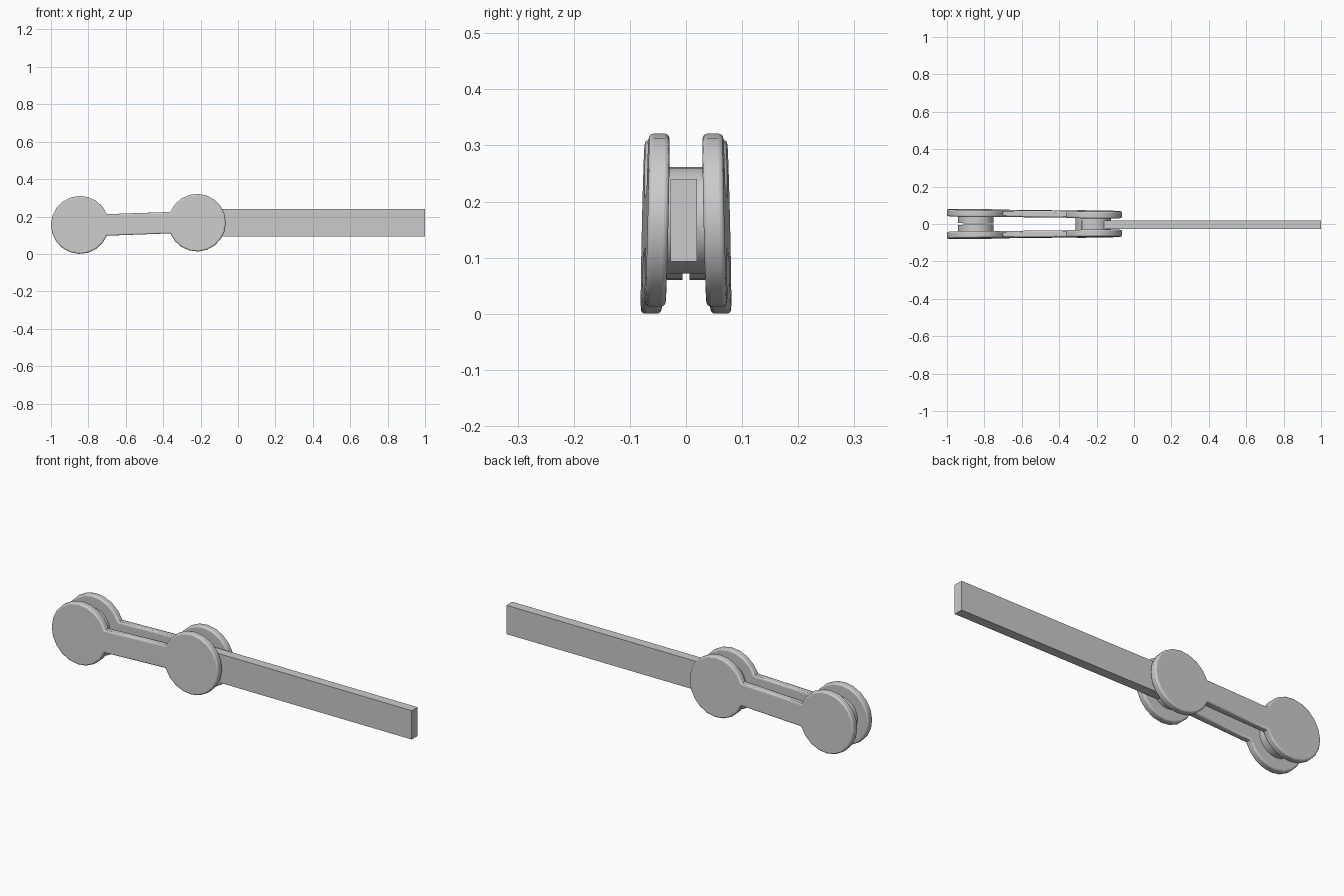
import bpy, bmesh, math

if "Cube" in bpy.data.objects:
    bpy.data.objects.remove(bpy.data.objects["Cube"])

LEFT, RIGHT, R = (-0.845, 0.155), (-0.219, 0.167), 0.155
NECK = math.radians(21.8)      # half angle where the neck joins each disc


def arc(c, r, a0, a1, n):
    return [(c[0] + r * math.cos(a0 + (a1 - a0) * i / n),
             c[1] + r * math.sin(a0 + (a1 - a0) * i / n)) for i in range(n + 1)]


def lean(x, z):
    # the side plates splay slightly outward at the bottom and at the left end
    return 0.011 * (-0.53 - x) + 0.0226 * (0.16 - z)


def prism(name, outline, y0, y1, bevel):
    """Extrude an x-z outline along y, round its rims and mirror it to the other side."""
    bm = bmesh.new()
    rings = [[bm.verts.new((x, y + lean(x, z), z)) for x, z in outline] for y in (y0, y1)]
    n = len(outline)
    for ring in rings:
        bm.faces.new(ring)
    for i in range(n):
        j = (i + 1) % n
        bm.faces.new((rings[0][i], rings[0][j], rings[1][j], rings[1][i]))
    bmesh.ops.recalc_face_normals(bm, faces=bm.faces)
    mesh = bpy.data.meshes.new(name)
    bm.to_mesh(mesh)
    bm.free()
    ob = bpy.data.objects.new(name, mesh)
    bpy.context.collection.objects.link(ob)
    if bevel:
        b = ob.modifiers.new("rim", 'BEVEL')
        b.width, b.segments = bevel, 3
        b.limit_method, b.angle_limit = 'ANGLE', math.radians(78)
    ob.modifiers.new("other_side", 'MIRROR').use_axis = (False, True, False)
    bpy.ops.object.select_all(action='DESELECT')
    ob.select_set(True)
    bpy.context.view_layer.objects.active = ob
    bpy.ops.object.shade_smooth_by_angle(angle=math.radians(40))
    return ob


# dumbbell-shaped side plates
plate = (arc(LEFT, R, NECK, 2 * math.pi - NECK, 18)
         + arc(RIGHT, R - 0.001, math.pi + NECK, 3 * math.pi - NECK, 18))
prism("side_plate", plate, 0.0365, 0.0735, 0.008)

# pins joining the plates
for name, c in (("left_pin", LEFT), ("right_pin", RIGHT)):
    prism(name, arc(c, 0.095, 0, math.tau * 23 / 24, 23), 0.001, 0.045, 0)

# flat bar
bpy.ops.mesh.primitive_cube_add(size=1, location=(0.36, -0.004, 0.167))
bar = bpy.context.object
bar.name = "bar"
bar.scale = (1.28, 0.047, 0.147)
